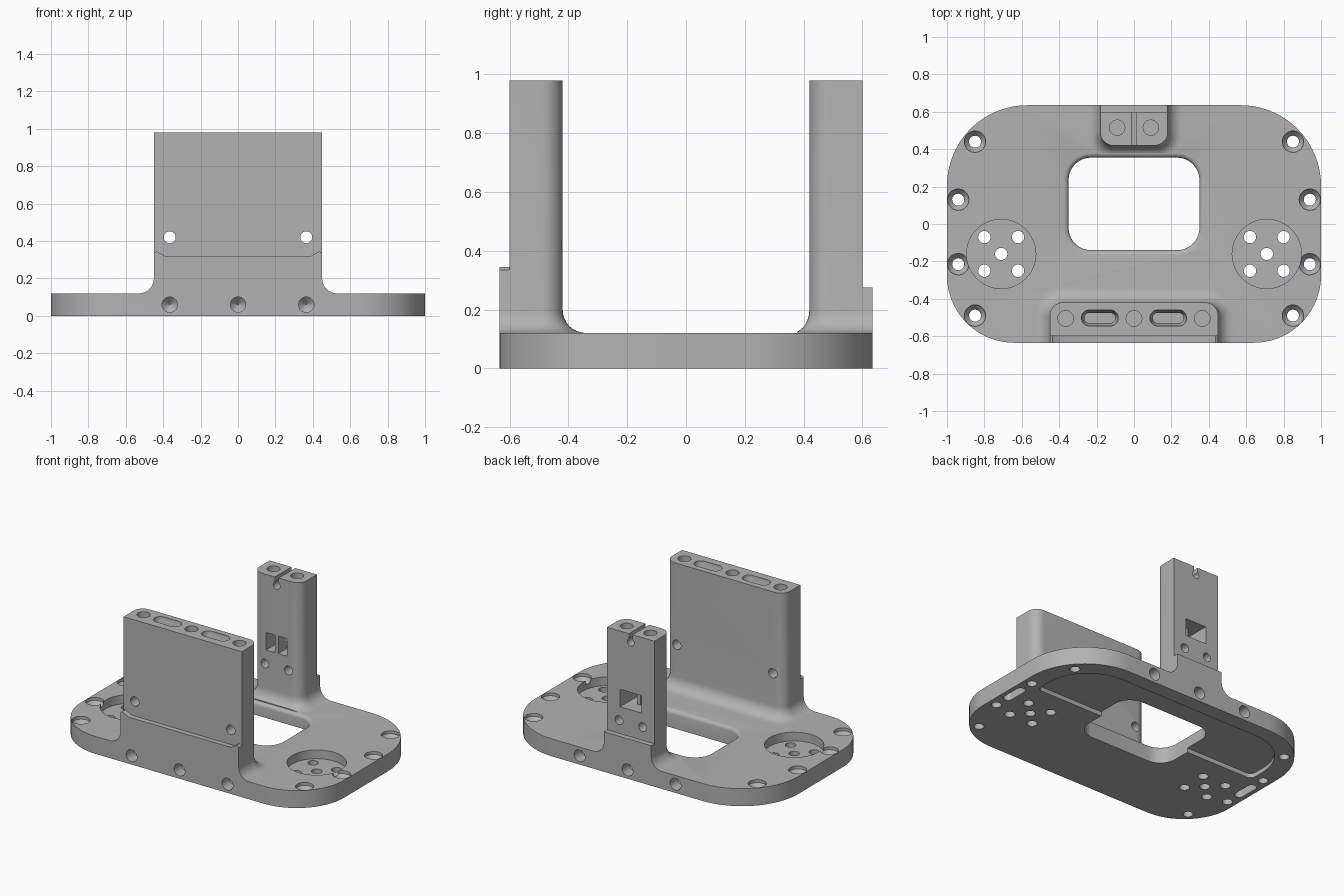
import bpy, bmesh, math
from math import sin, cos, pi

if "Cube" in bpy.data.objects:
    bpy.data.objects.remove(bpy.data.objects["Cube"])

grey = bpy.data.materials.new("machined_grey")
grey.diffuse_color = (0.45, 0.45, 0.45, 1)
grey.use_nodes = True
grey.node_tree.nodes["Principled BSDF"].inputs["Base Color"].default_value = grey.diffuse_color


def loft(name, rings):
    """Closed solid through rings with equal point counts."""
    bm = bmesh.new()
    vr = [[bm.verts.new(p) for p in ring] for ring in rings]
    n = len(vr[0])
    for a, b in zip(vr, vr[1:]):
        for i in range(n):
            j = (i + 1) % n
            bm.faces.new((a[i], a[j], b[j], b[i]))
    bm.faces.new(vr[0][::-1])
    bm.faces.new(vr[-1])
    bmesh.ops.recalc_face_normals(bm, faces=bm.faces)
    me = bpy.data.meshes.new(name)
    bm.to_mesh(me)
    bm.free()
    ob = bpy.data.objects.new(name, me)
    bpy.context.collection.objects.link(ob)
    me.materials.append(grey)
    return ob


def rounded(x0, x1, y0, y1, rf, rb, z, n=10):
    """Rounded rectangle; rf / rb are the front / back corner radii."""
    pts = []
    for cx, cy, r, a0 in ((x1 - rb, y1 - rb, rb, 0), (x0 + rb, y1 - rb, rb, 90),
                          (x0 + rf, y0 + rf, rf, 180), (x1 - rf, y0 + rf, rf, 270)):
        if r == 0:
            pts.append((cx, cy, z))
            continue
        for i in range(n + 1):
            a = math.radians(a0 + 90 * i / n)
            pts.append((cx + r * cos(a), cy + r * sin(a), z))
    return pts


cutters = []


def cut(rings):
    cutters.append(loft("cutter", rings))


def drill(x, y, z, axis, profile, n=28):
    """Turned cutter; profile is (distance along axis, radius) pairs."""
    rings = []
    for d, r in profile:
        ring = []
        for i in range(n):
            u, v = r * cos(2 * pi * i / n), r * sin(2 * pi * i / n)
            ring.append((x + u, y + v, z + d) if axis == "z" else (x + u, y + d, z + v))
        rings.append(ring)
    cut(rings)


def box(x0, x1, y0, y1, z0, z1):
    cut([rounded(x0, x1, y0, y1, 0, 0, z) for z in (z0, z1)])


def upright(name, half, side, dx, dy):
    """Upright flush with the plate edge, inner corners rounded, base filleted."""
    levels = [(0.08, 1.0)] + [(0.2 - 0.08 * cos(t), 1 - sin(t))
                              for t in [pi / 2 * i / 8 for i in range(9)]] + [(0.98, 0)]
    rings = []
    for z, k in levels:
        ring = rounded(-half - dx * k, half + dx * k, -0.635, -0.42 + dy * k,
                       0, 0.07 + dy * k, z)
        rings.append([(x, y * -side, z) for x, y, z in ring])
    return loft(name, rings)


# Base plate and the two uprights
plate = loft("mounting_bracket",
             [rounded(-1, 1, -0.635, 0.635, 0.36, 0.43, z, 20) for z in (0, 0.12)])
parts = [upright("front_wall", 0.45, -1 * -1 * 1, 0.08, 0.08),
         upright("rear_post", 0.18, -1, 0.08, 0.062)]
for p, side in zip(parts, (-1, 1)):
    # upright() mirrors by -side; orient each part to its own edge
    ys = [v.co.y for v in p.data.vertices]
    if sum(ys) * side < 0:
        for v in p.data.vertices:
            v.co.y *= -1
        p.data.flip_normals()

# Central opening with a rounded upper edge
ring_at = lambda o, z: rounded(-0.35 - o, 0.35 + o, -0.14 - o, 0.355 + o, 0.12 + o, 0.12 + o, z)
cut([ring_at(0, -0.1), ring_at(0, 0.095)] +
    [ring_at(0.025 * (1 - cos(t)), 0.095 + 0.025 * sin(t)) for t in (0.4, 0.8, 1.2, pi / 2)] +
    [ring_at(0.025, 0.13)])

# Shallow recess under the plate
cut([rounded(-0.87, 0.87, 0.10, 0.53, 0.04, 0.32, z) for z in (-0.1, 0.03)])

for s in (-1, 1):
    # Countersunk rim holes
    for x, y in ((0.85, 0.44), (0.94, 0.13), (0.94, -0.215), (0.85, -0.49)):
        drill(s * x, y, 0, "z", [(-0.1, 0.032), (0.07, 0.032), (0.1, 0.057), (0.2, 0.057)])
    # Round pockets with five holes
    drill(s * 0.71, -0.16, 0, "z", [(0.06, 0.185), (0.2, 0.185)], 56)
    for u, v in ((0, 0), (1, 1), (1, -1), (-1, 1), (-1, -1)):
        drill(s * 0.71 + u * 0.09, -0.16 + v * 0.09, 0, "z", [(-0.1, 0.033), (0.08, 0.033)])
    # Blind slots under the plate
    cut([rounded(s * 0.94 - 0.03, s * 0.94 + 0.03, -0.13, 0.05, 0.0299, 0.0299, z)
         for z in (-0.1, 0.06)])
    # Wall cross holes, post cross holes and post top holes
    drill(s * 0.365, 0, 0.42, "y", [(-0.8, 0.032), (-0.3, 0.032)])
    drill(s * 0.09, 0, 0.365, "y", [(0.3, 0.03), (0.8, 0.03)])
    drill(s * 0.09, 0.515, 0, "z", [(0.75, 0.041), (1.1, 0.041)])
    # Tapered slots in the wall top
    slot = lambda o, z: rounded(s * 0.183 - 0.098 + o, s * 0.183 + 0.098 - o, -0.545 + o,
                                -0.46 - o, 0.042 - o, 0.042 - o, z)
    cut([slot(0.015, 0.7), slot(0.015, 0.93), slot(0, 0.96), slot(0, 1.1)])
    # Paired inner windows of the post
    box(min(s * 0.012, s * 0.08), max(s * 0.012, s * 0.08), 0.3, 0.52, 0.46, 0.58)

# Single outer window of the post
box(-0.08, 0.08, 0.51, 0.8, 0.46, 0.58)

for x in (-0.365, 0, 0.365):
    # Wall top holes, and pointed holes in both long plate edges
    drill(x, -0.505, 0, "z", [(0.75, 0.042), (1.1, 0.042)])
    drill(x, -0.635, 0.06, "y", [(-0.1, 0.041), (0.08, 0.041), (0.12, 0.002)])
    drill(x, 0.635, 0.06, "y", [(0.1, 0.041), (-0.08, 0.041), (-0.12, 0.002)])

# Keyhole groove across the post top
box(-0.014, 0.014, 0.3, 0.8, 0.935, 1.1)
drill(0, 0, 0.925, "y", [(0.3, 0.026), (0.8, 0.026)])

# Stepped outer faces: wall step rises near its ends, post step is level
step = [(-0.6, 0.325), (-0.45, 0.335), (-0.435, 0.345), (-0.39, 0.32), (0.39, 0.32),
        (0.435, 0.345), (0.45, 0.335), (0.6, 0.325), (0.6, 1.2), (-0.6, 1.2)]
cut([[(x, y, z) for x, z in step] for y in (-0.8, -0.6)])
box(-0.4, 0.4, 0.6, 0.8, 0.275, 1.2)

# Merge the uprights, then remove all cuts
for ob, op in [(p, "UNION") for p in parts] + [(c, "DIFFERENCE") for c in cutters]:
    m = plate.modifiers.new("bool", "BOOLEAN")
    m.object, m.operation, m.solver = ob, op, "EXACT"
dg = bpy.context.evaluated_depsgraph_get()
mesh = bpy.data.meshes.new_from_object(plate.evaluated_get(dg))
plate.modifiers.clear()
plate.data = mesh
for ob in parts + cutters:
    bpy.data.objects.remove(ob, do_unlink=True)

bpy.context.view_layer.objects.active = plate
plate.select_set(True)
bpy.ops.object.shade_smooth_by_angle(angle=math.radians(30))
